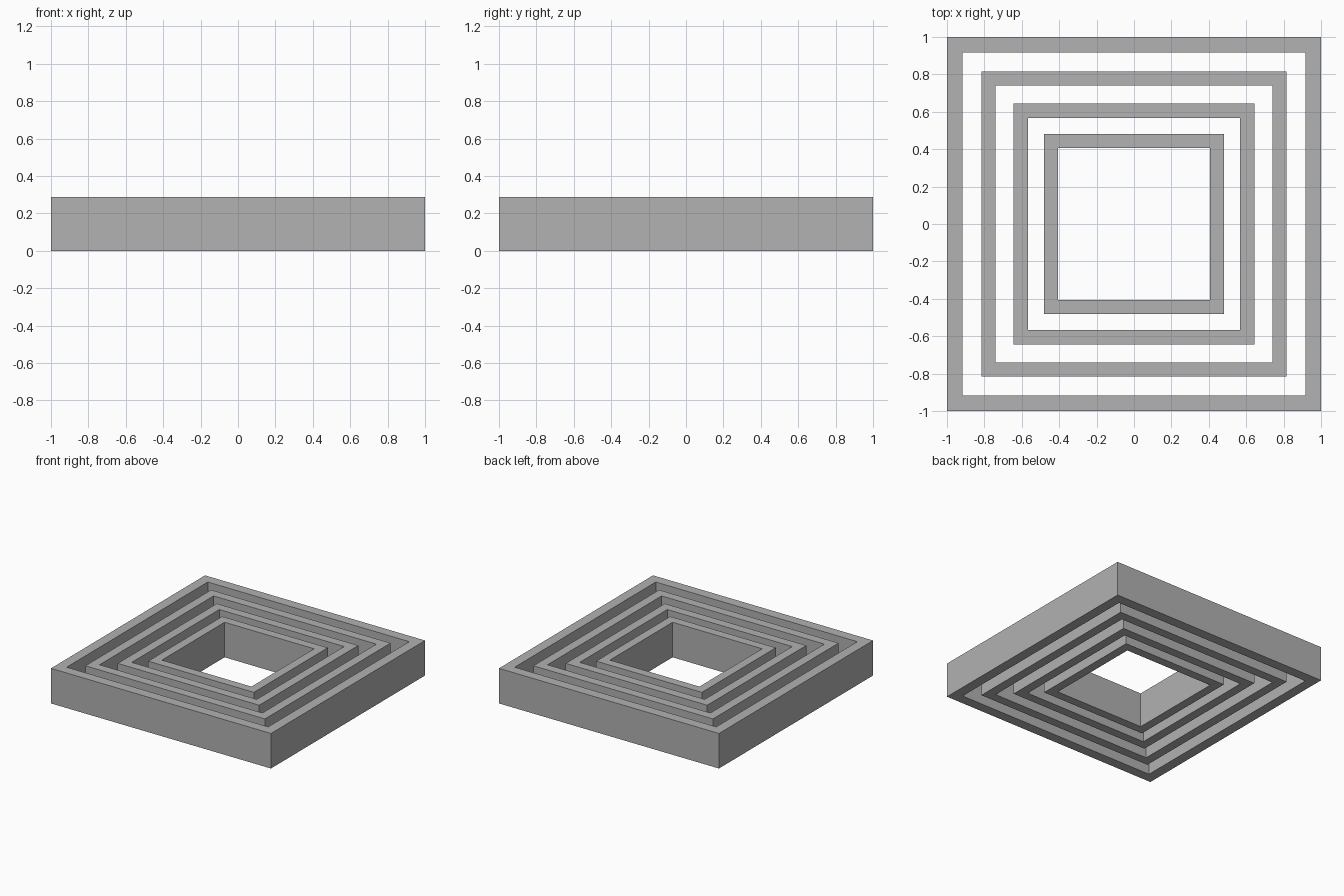
import bpy
import bmesh

cube = bpy.data.objects.get("Cube")
if cube:
    bpy.data.objects.remove(cube, do_unlink=True)

HEIGHT = 0.288

grey = bpy.data.materials.new("plain grey")
grey.use_nodes = True
grey.diffuse_color = (0.445, 0.445, 0.445, 1)
grey.node_tree.nodes["Principled BSDF"].inputs["Base Color"].default_value = grey.diffuse_color


def square_frame(name, outer, inner):
    """Square tube standing on the ground, given its outer and inner half widths."""
    bm = bmesh.new()
    corners = [(-1, -1), (1, -1), (1, 1), (-1, 1)]
    loops = [[bm.verts.new((x * r, y * r, z)) for x, y in corners]
             for r, z in ((outer, 0), (outer, HEIGHT), (inner, HEIGHT), (inner, 0))]
    # Skin outer wall, top rim, inner wall and bottom rim
    for k, low in enumerate(loops):
        high = loops[(k + 1) % 4]
        for i in range(4):
            j = (i + 1) % 4
            bm.faces.new((low[i], low[j], high[j], high[i]))
    bmesh.ops.recalc_face_normals(bm, faces=bm.faces)
    mesh = bpy.data.meshes.new(name)
    bm.to_mesh(mesh)
    bm.free()
    mesh.materials.append(grey)
    bpy.context.collection.objects.link(bpy.data.objects.new(name, mesh))


# Four nested frames of equal height
for name, outer, inner in (
    ("outer_frame", 1.0, 0.916),
    ("second_frame", 0.816, 0.74),
    ("third_frame", 0.643, 0.568),
    ("inner_frame", 0.48, 0.407),
):
    square_frame(name, outer, inner)
